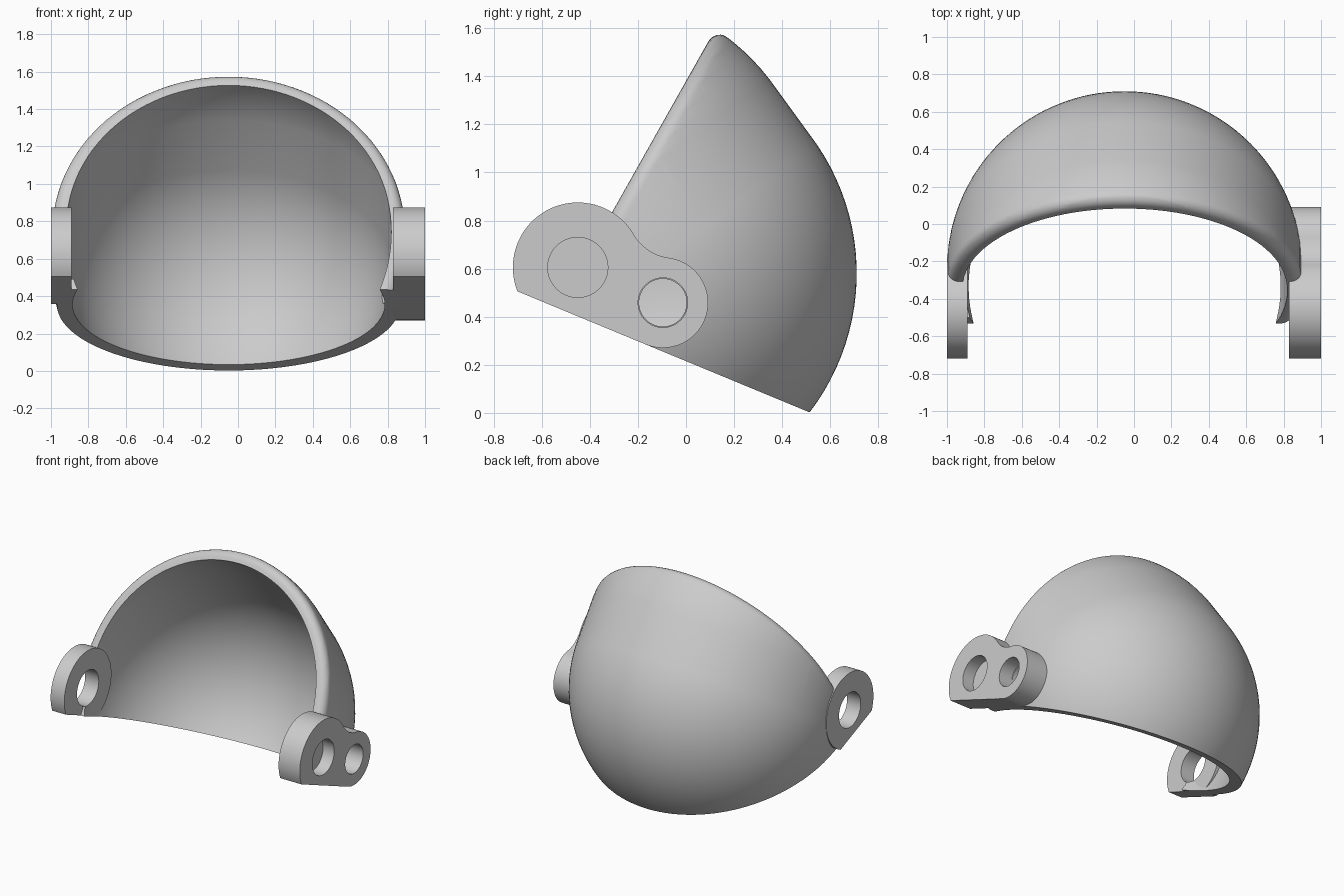
import bpy, bmesh, math
from mathutils import Vector, Matrix

cube = bpy.data.objects.get("Cube")
if cube:
    bpy.data.objects.remove(cube, do_unlink=True)

grey = bpy.data.materials.new("light grey")
grey.use_nodes = True
grey.diffuse_color = (0.6, 0.6, 0.6, 1)
grey.node_tree.nodes["Principled BSDF"].inputs["Base Color"].default_value = (0.6, 0.6, 0.6, 1)

# Main dimensions
CENTRE = Vector((-0.05, -0.24, 0.58))
OUTER, INNER, STRETCH = 0.95, 0.87, 0.28
TILT = math.radians(36)
TO_WORLD = Matrix.Translation(CENTRE) @ Matrix.Rotation(TILT, 4, 'X')
RIM_POINT, RIM_NORMAL = Vector((0, -0.31, 0.83)), Vector((0, 0.871, -0.491))
SLOPE = math.radians(22.5)
BASE_NORMAL = Vector((0, math.sin(SLOPE), math.cos(SLOPE)))
BIG, SMALL, BASE = 0.27, 0.188, 0.188
SPACING, FILLET, ROUND = 0.383, 0.2, 0.06


def place(x, u, v):
    """Point on a lug: u runs along the sloping base, v away from it."""
    c, s = math.cos(SLOPE), math.sin(SLOPE)
    return Vector((x, -0.45 + c * u + s * v, 0.605 - s * u + c * v))


def make_object(name, bm):
    bmesh.ops.recalc_face_normals(bm, faces=bm.faces[:])
    mesh = bpy.data.meshes.new(name)
    bm.to_mesh(mesh)
    bm.free()
    mesh.materials.append(grey)
    obj = bpy.data.objects.new(name, mesh)
    bpy.context.collection.objects.link(obj)
    return obj


def select_only(obj):
    bpy.ops.object.select_all(action='DESELECT')
    obj.select_set(True)
    bpy.context.view_layer.objects.active = obj


def cut(obj, cutter):
    select_only(obj)
    mod = obj.modifiers.new("cut", 'BOOLEAN')
    mod.operation, mod.solver, mod.object = 'DIFFERENCE', 'EXACT', cutter
    bpy.ops.object.modifier_apply(modifier=mod.name)
    bpy.data.objects.remove(cutter, do_unlink=True)


def capsule(radius):
    """Sphere stretched along its tilted axis."""
    bm = bmesh.new()
    bmesh.ops.create_uvsphere(bm, u_segments=112, v_segments=55, radius=radius)
    for v in bm.verts:
        if v.co.z > 0:
            v.co.z += STRETCH
    bm.transform(TO_WORLD)
    return bm


def bisect(bm, point, normal, clear):
    bmesh.ops.bisect_plane(bm, geom=bm.verts[:] + bm.edges[:] + bm.faces[:], dist=1e-5,
                           plane_co=point, plane_no=normal, clear_inner=clear)


def prism(name, outline, x0, x1):
    """Extrude a lug outline sideways."""
    bm = bmesh.new()
    face = bm.faces.new([bm.verts.new(place(x0, u, v)) for u, v in outline])
    moved = bmesh.ops.extrude_face_region(bm, geom=[face])["geom"]
    verts = [g for g in moved if isinstance(g, bmesh.types.BMVert)]
    bmesh.ops.translate(bm, verts=verts, vec=(x1 - x0, 0, 0))
    if not face.is_valid:
        bmesh.ops.holes_fill(bm, edges=bm.edges[:])
    return make_object(name, bm)


def arc(u, v, r, start, end, steps):
    angles = [start + (end - start) * i / steps for i in range(steps + 1)]
    return [(u + r * math.cos(a), v + r * math.sin(a)) for a in angles]


def pin_cutter(u, radius, x0, x1):
    return prism("hole_cutter", arc(u, 0, radius, 0, math.tau, 64)[:-1], x0, x1)


# Shell: trim the outer form at the rim, round the rim, then trim the base
bm = capsule(OUTER)
bisect(bm, RIM_POINT, RIM_NORMAL, True)
for i in range(1, 7):
    level = ROUND * (1 - math.cos(math.pi / 2 * i / 6))
    bisect(bm, RIM_POINT + RIM_NORMAL * level, RIM_NORMAL, False)
to_local = TO_WORLD.inverted()
for v in bm.verts:
    s = max((v.co - RIM_POINT).dot(RIM_NORMAL), 0)
    if s < ROUND:
        depth = ROUND - math.sqrt(ROUND ** 2 - (ROUND - s) ** 2)
        height = min(max((to_local @ v.co).z, 0), STRETCH)
        inward = TO_WORLD @ Vector((0, 0, height)) - v.co
        inward -= RIM_NORMAL * inward.dot(RIM_NORMAL)
        v.co += inward.normalized() * depth
bmesh.ops.holes_fill(bm, edges=bm.edges[:])
bisect(bm, place(0, 0, -BASE), BASE_NORMAL, True)
bmesh.ops.holes_fill(bm, edges=bm.edges[:])
shell = make_object("shell", bm)
cut(shell, make_object("shell_cavity", capsule(INNER)))
cut(shell, pin_cutter(0, 0.125, -1.2, -0.7))
cut(shell, pin_cutter(SPACING, 0.099, 0.6, 1.2))

# Single lug: a disc with a flat base
corner = math.asin(BASE / BIG)
single_lug = prism("single_lug", arc(0, 0, BIG, -corner, math.pi + corner, 72), -1, -0.89)
cut(single_lug, pin_cutter(0, 0.125, -1.2, -0.7))

# Double lug: two discs joined by a concave fillet above and a flat base
a, b = BIG + FILLET, SMALL + FILLET
fu = (a * a - b * b + SPACING ** 2) / (2 * SPACING)
fv = math.sqrt(a * a - fu * fu)
t1, t2 = math.atan2(fv, fu), math.atan2(fv, fu - SPACING)
outline = arc(0, 0, BIG, math.pi + corner, t1, 56)
outline += arc(fu, fv, FILLET, t1 + math.pi, t2 + math.pi, 16)[1:]
outline += arc(SPACING, 0, SMALL, t2, -math.pi / 2, 48)[1:]
double_lug = prism("double_lug", outline, 0.83, 1)
cut(double_lug, pin_cutter(0, 0.125, 0.91, 1.2))
cut(double_lug, pin_cutter(SPACING, 0.103, 0.6, 1.2))

# Smooth curves with sharp edges kept
for obj in (shell, single_lug, double_lug):
    select_only(obj)
    bpy.ops.object.shade_smooth_by_angle(angle=math.radians(30))
